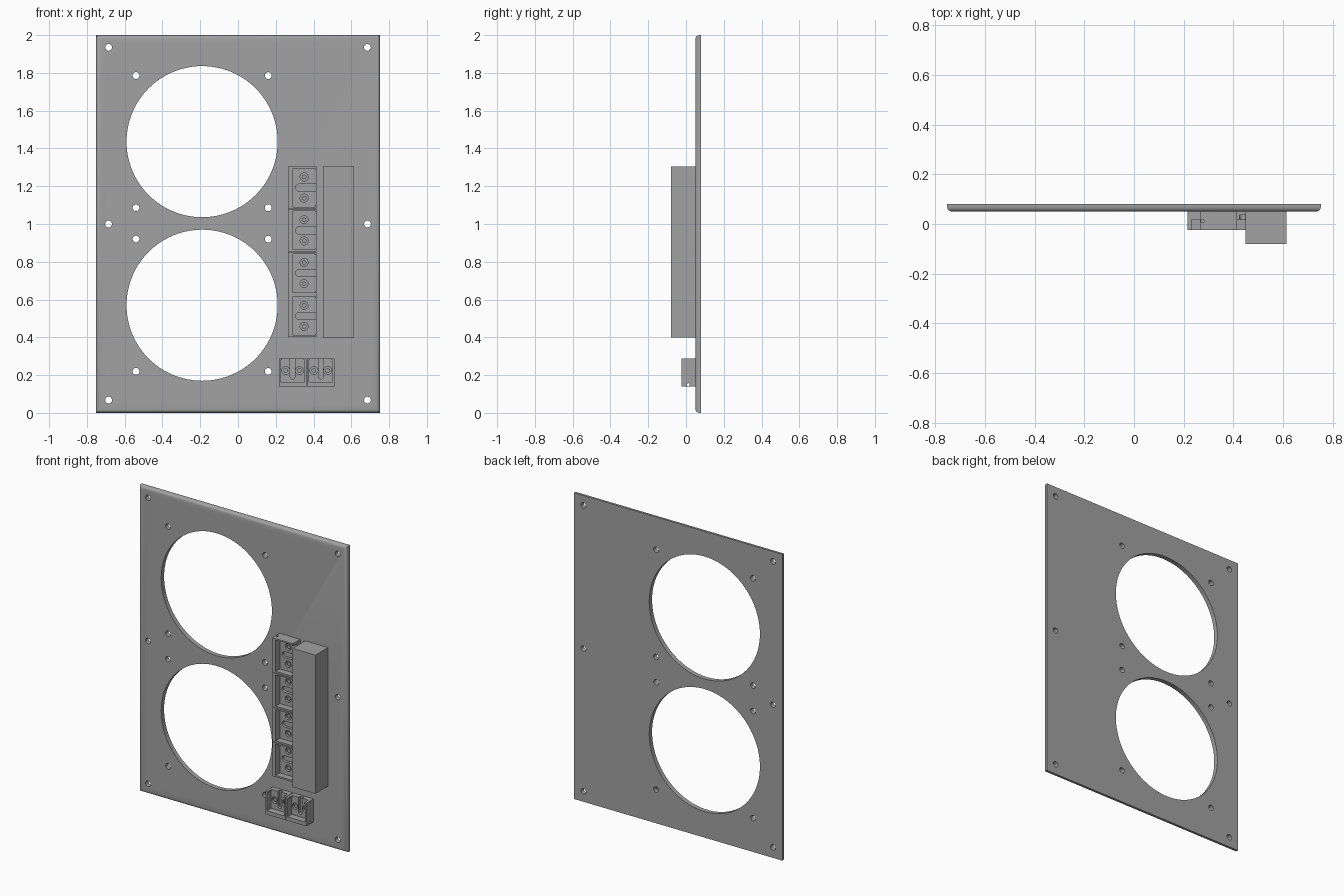
import bpy
from math import radians
from mathutils import Matrix

if "Cube" in bpy.data.objects:
    bpy.data.objects.remove(bpy.data.objects["Cube"])

grey = bpy.data.materials.new("panel grey")
grey.use_nodes = True
colour = (0.36, 0.36, 0.36, 1)
grey.diffuse_color = colour
grey.node_tree.nodes["Principled BSDF"].inputs["Base Color"].default_value = colour

BACK, FACE, BLOCK_FRONT = 0.08, 0.05, -0.025


def box(name, x0, x1, y0, y1, z0, z1):
    bpy.ops.mesh.primitive_cube_add(size=1)
    ob = bpy.context.object
    ob.name = name
    ob.data.transform(Matrix.Translation(((x0 + x1) / 2, (y0 + y1) / 2, (z0 + z1) / 2))
                      @ Matrix.Diagonal((x1 - x0, y1 - y0, z1 - z0, 1)))
    ob.data.materials.append(grey)
    return ob


def cylinder(name, x, z, r, y0, y1, sides=24):
    bpy.ops.mesh.primitive_cylinder_add(radius=r, depth=y1 - y0, vertices=sides)
    ob = bpy.context.object
    ob.name = name
    ob.data.transform(Matrix.Translation((x, (y0 + y1) / 2, z)) @ Matrix.Rotation(radians(90), 4, "X"))
    ob.data.materials.append(grey)
    return ob


def apply(ob, mod):
    bpy.context.view_layer.objects.active = ob
    bpy.ops.object.modifier_apply(modifier=mod.name)


def cut(ob, cutter):
    mod = ob.modifiers.new("cut", "BOOLEAN")
    mod.operation = "DIFFERENCE"
    mod.solver = "EXACT"
    mod.object = cutter
    apply(ob, mod)
    bpy.data.objects.remove(cutter)


def smooth(ob):
    bpy.ops.object.select_all(action="DESELECT")
    ob.select_set(True)
    bpy.context.view_layer.objects.active = ob
    bpy.ops.object.shade_smooth_by_angle(angle=radians(35))


# Mounting plate with rounded front edges
plate = box("mounting_plate", -0.753, 0.753, FACE, BACK, 0, 2)
weights = plate.data.attributes.new("bevel_weight_edge", "FLOAT", "EDGE")
for e in plate.data.edges:
    if all(plate.data.vertices[i].co.y < FACE + 0.001 for i in e.vertices):
        weights.data[e.index].value = 1
bevel = plate.modifiers.new("round", "BEVEL")
bevel.limit_method = "WEIGHT"
bevel.width = 0.02
bevel.segments = 4
apply(plate, bevel)

# Two large openings, each with four screw holes, plus the border holes
for z in (0.57, 1.436):
    cut(plate, cylinder("opening_cutter", -0.19, z, 0.4, 0, 0.2, 96))
    for dx in (-0.35, 0.35):
        for dz in (-0.35, 0.35):
            cut(plate, cylinder("hole_cutter", -0.19 + dx, z + dz, 0.018, 0, 0.2))
for x in (-0.685, 0.685):
    for z in (0.068, 1.0, 1.935):
        cut(plate, cylinder("hole_cutter", x, z, 0.018, 0, 0.2))
smooth(plate)

# Tall cover box
box("cover_box", 0.45, 0.615, -0.08, FACE, 0.4, 1.305)


def terminal_block(name, width, place):
    """Two-pole block: closed at the base, open at the far end."""
    h, floor = width / 2, 0.018
    slot = width * 0.085
    wall = 0.01
    body = box(name, -h, h, BLOCK_FRONT, FACE, 0, 0.15)
    cut(body, box("pocket_cutter", -h + wall, h - wall, -0.1, floor, 0.025, 0.142))
    # open end, with small lips left at the corners
    cut(body, box("mouth_cutter", -h + wall * 1.6, h - wall * 1.6, -0.1, floor, 0.13, 0.2))
    # round-ended slot between the poles
    cut(body, box("slot_cutter", -slot, slot, -0.1, 0.036, 0.04 + slot, 0.2))
    cut(body, cylinder("slot_end_cutter", 0, 0.04 + slot, slot, -0.1, 0.036))
    # small cross hole through the base wall
    pin = cylinder("pin_cutter", 0, 0, 0.007, -0.3, 0.3, 16)
    pin.data.transform(Matrix.Translation((0, 0.012, 0.011)) @ Matrix.Rotation(radians(90), 4, "Z"))
    cut(body, pin)
    # screw wells and screws
    screws = []
    for side in (-1, 1):
        x = side * width / 4
        cut(body, cylinder("well_cutter", x, 0.085, 0.021, -0.1, 0.034))
        screws.append(cylinder(name + "_screw", x, 0.085, 0.012, 0.024, 0.04, 20))
    for ob in [body] + screws:
        ob.data.transform(place)
        smooth(ob)


# Column of four blocks, turned to open towards the cover
for i in range(4):
    place = Matrix.Translation((0.265, 0, 0.5135 + i * 0.2265)) @ Matrix.Rotation(radians(90), 4, "Y")
    terminal_block("column_terminal_%d" % (i + 1), 0.224, place)

# Pair of upright blocks at the bottom
for i in range(2):
    terminal_block("lower_terminal_%d" % (i + 1), 0.146, Matrix.Translation((0.289 + i * 0.149, 0, 0.139)))
